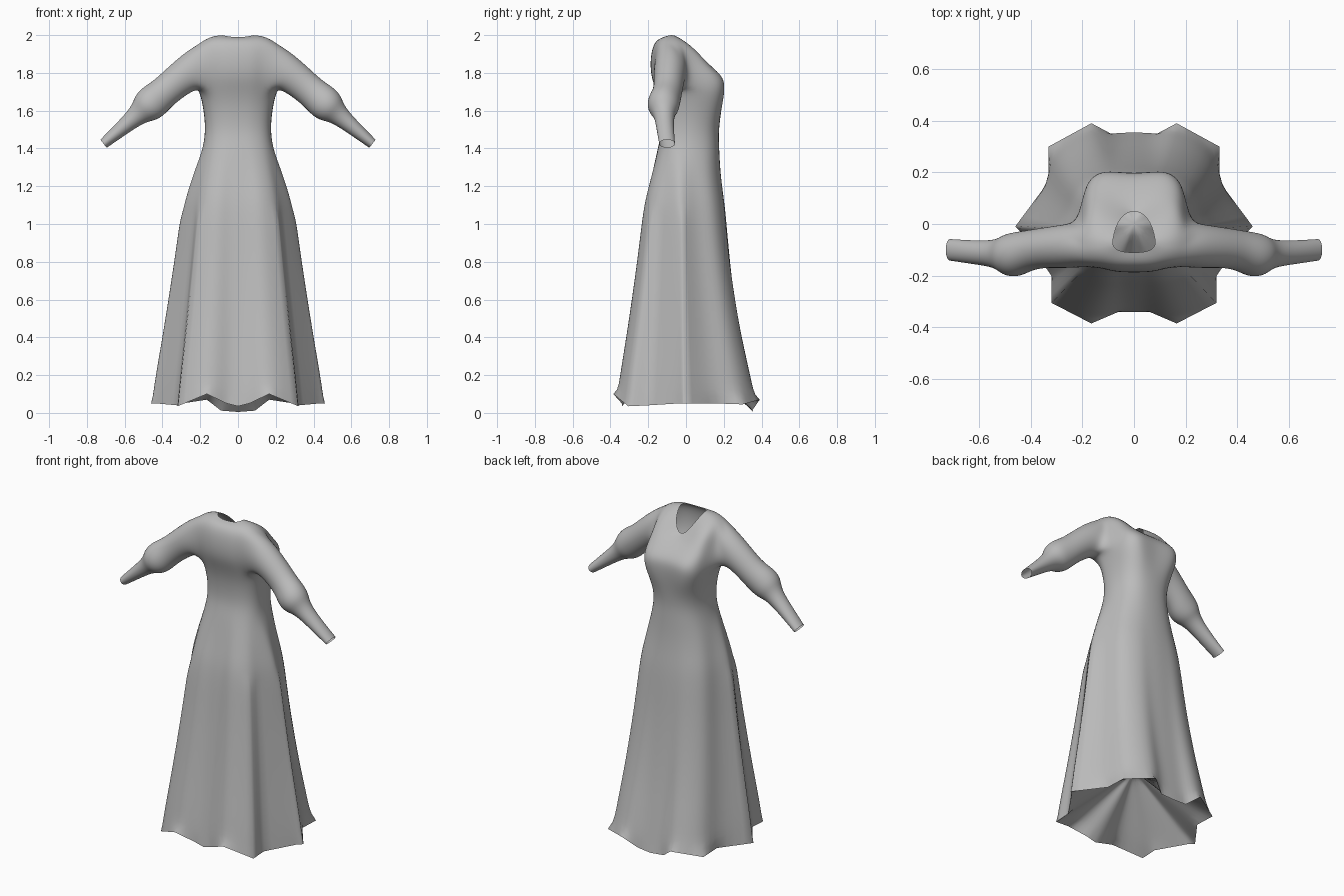
import bpy
import bmesh
from math import sin, cos, pi, radians
from mathutils import Vector

cube = bpy.data.objects.get("Cube")
if cube:
    bpy.data.objects.remove(cube)

# Grey cloth
cloth = bpy.data.materials.new("grey cloth")
cloth.use_nodes = True
GREY = (0.5, 0.5, 0.5, 1)
cloth.diffuse_color = GREY
cloth.node_tree.nodes["Principled BSDF"].inputs["Base Color"].default_value = GREY

# Column angles of the left half, bust to back
ANGLES = [0, 15, 32, 55, 82, 95, 108, 124, 142, 160, 171, 180]

# Bodice rings: half width, bust y, back y, side y, bust z, side z, back z, boxiness, cleft
BODICE = [
    (.187, .177, -.15, 0, 1.40, 1.40, 1.40, .8, 0),
    (.175, .174, -.13, 0, 1.48, 1.48, 1.48, .8, 0),
    (.177, .182, -.13, 0, 1.56, 1.56, 1.56, .7, 0),
    (.190, .202, -.14, 0, 1.64, 1.64, 1.64, .58, .012),
    (.207, .214, -.16, -.01, 1.72, 1.71, 1.71, .5, .018),
    (.207, .207, -.185, -.03, 1.775, 1.78, 1.78, .5, .018),
    (.205, .155, -.19, -.06, 1.82, 1.86, 1.86, .6, .005),
    (.200, .11, -.178, -.07, 1.85, 1.965, 1.94, .75, 0),
    (.140, .078, -.15, -.07, 1.87, 1.995, 1.98, .9, 0),
    (.082, .05, -.11, -.07, 1.885, 2.0, 1.99, 1, 0),
]

# Hem corners, one per column
HEM = [
    (0, .355, .005), (.09, .35, .012), (.165, .39, .07), (.33, .30, .045),
    (.33, .165, .05), (.46, -.01, .05), (.43, -.04, .05), (.32, -.2, .04),
    (.32, -.305, .035), (.165, -.385, .10), (.06, -.34, .05), (0, -.34, .035),
]
# Skirt rings: drop and flare as fractions of waist to hem
FLARE = [(1, 1), (.89, .92), (.74, .79), (.59, .67), (.44, .555),
         (.33, .48), (.22, .395), (.148, .28), (.074, .15)]
# Columns where the skirt folds sharply
FOLDS = (5, 7, 8)

# Sleeve rings: centre x, y, z, half depth, half height, tilt
SLEEVE = [
    (.245, -.085, 1.818, .09, .112, 8), (.335, -.09, 1.748, .08, .092, 24),
    (.40, -.10, 1.688, .08, .086, 32), (.45, -.118, 1.648, .09, .096, 36),
    (.495, -.12, 1.612, .084, .086, 39), (.528, -.116, 1.58, .054, .054, 40),
    (.62, -.11, 1.502, .047, .040, 40), (.712, -.10, 1.425, .043, .028, 38),
]


def bodice_point(ring, angle):
    w, bust, back, side, zf, zs, zb, box, cleft = ring
    c, s = cos(radians(angle)), sin(radians(angle))
    e = box if c > 0 else .75
    reach, z_end = (bust - side, zf) if c > 0 else (side - back, zb)
    y = side + (1 if c > 0 else -1) * reach * abs(c) ** e
    if angle == 0:
        y -= cleft
    x = w * max(s, 0) ** e if angle < 180 else 0
    return Vector((x, y, zs + (z_end - zs) * c * c))


def skirt_point(col, drop, flare):
    top = bodice_point(BODICE[0], ANGLES[col])
    x, y, z = HEM[col]
    f = flare ** (1.9 if y > .1 else 1.15)
    return Vector((top.x + (x - top.x) * flare,
                   top.y + (y - top.y) * f,
                   top.z + (z - top.z) * drop))


def finish(name, bm, faces_up):
    """Turn a half mesh into a mirrored, smooth cloth object."""
    bmesh.ops.recalc_face_normals(bm, faces=bm.faces)
    bm.faces.ensure_lookup_table()
    first = bm.faces[0].normal
    if (first.z if faces_up else first.y) < 0:
        bmesh.ops.reverse_faces(bm, faces=bm.faces)
    mesh = bpy.data.meshes.new(name)
    bm.to_mesh(mesh)
    bm.free()
    mesh.materials.append(cloth)
    for p in mesh.polygons:
        p.use_smooth = True
    obj = bpy.data.objects.new(name, mesh)
    bpy.context.collection.objects.link(obj)
    mirror = obj.modifiers.new("mirror", 'MIRROR')
    mirror.use_clip = True
    mirror.merge_threshold = .002
    smooth = obj.modifiers.new("smooth cloth", 'SUBSURF')
    smooth.levels = smooth.render_levels = 2


bm = bmesh.new()
corner = bm.verts.layers.float.new("crease_vert")
fold = bm.edges.layers.float.new("crease_edge")
cols = range(len(ANGLES))

# Skirt and bodice grid, hem to neck
grid = [[bm.verts.new(skirt_point(c, d, f)) for c in cols] for d, f in FLARE]
grid += [[bm.verts.new(bodice_point(r, ANGLES[c])) for c in cols] for r in BODICE]
for v in grid[0]:
    v[corner] = 1

# Armhole block left open in the grid
r0, r1 = len(FLARE) + 4, len(FLARE) + 7
c0, c1 = 4, 8
for r in range(len(grid) - 1):
    for c in range(len(ANGLES) - 1):
        if r0 <= r < r1 and c0 <= c < c1:
            continue
        bm.faces.new((grid[r][c], grid[r + 1][c], grid[r + 1][c + 1], grid[r][c + 1]))

# Skirt folds
for r in range(len(FLARE) - 3):
    for c in FOLDS:
        bm.edges.get((grid[r][c], grid[r + 1][c]))[fold] = .8

# Sleeve lofted out of the armhole
loop = [grid[r0][c] for c in range(c0, c1)]
loop += [grid[r][c1] for r in range(r0, r1)]
loop += [grid[r1][c] for c in range(c1, c0, -1)]
loop += [grid[r][c0] for r in range(r1, r0, -1)]
n = len(loop)
for x, y, z, depth, height, tilt in SLEEVE:
    up = Vector((sin(radians(tilt)), 0, cos(radians(tilt))))
    ring = []
    for i in range(n):
        a = radians(-51) - 2 * pi * i / n
        p = Vector((x, y, z)) + Vector((0, depth * cos(a), 0)) + up * height * sin(a)
        ring.append(bm.verts.new(p))
    for i in range(n):
        j = (i + 1) % n
        bm.faces.new((loop[i], loop[j], ring[j], ring[i]))
    loop = ring
finish("dress", bm, False)

# Lining that closes the skirt, rising from the hem to a peak
bm = bmesh.new()
corner = bm.verts.layers.float.new("crease_vert")
peak = Vector((0, 0, .35))
rings = [[bm.verts.new(Vector(p).lerp(peak, t)) for p in HEM] for t in (0, .35, .7)]
for v in rings[0]:
    v[corner] = 1
tip = bm.verts.new(peak)
for c in range(len(HEM) - 1):
    for low, high in zip(rings, rings[1:]):
        bm.faces.new((low[c], low[c + 1], high[c + 1], high[c]))
    bm.faces.new((rings[-1][c], rings[-1][c + 1], tip))
finish("skirt_lining", bm, True)
